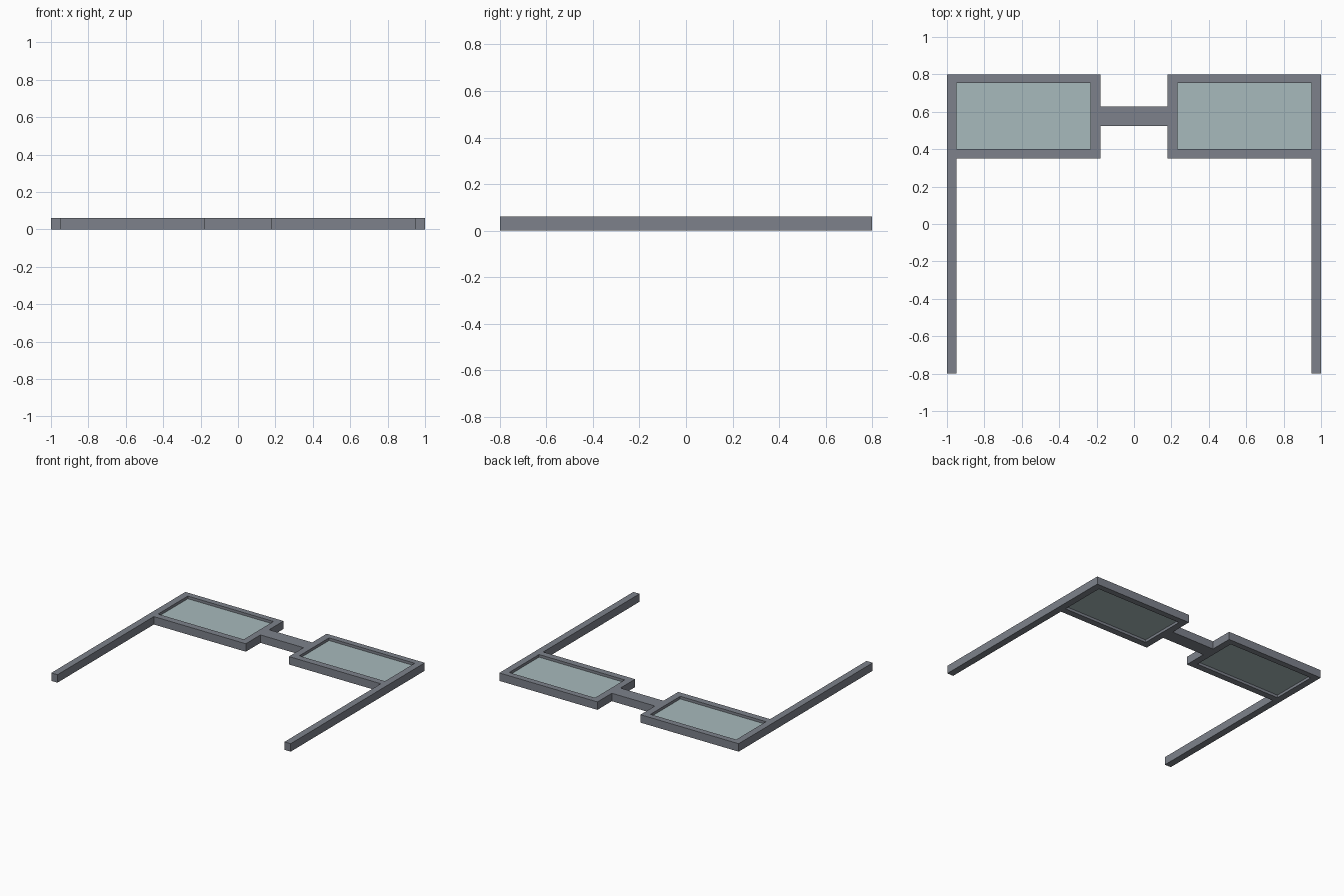
import bpy, bmesh

if "Cube" in bpy.data.objects:
    bpy.data.objects.remove(bpy.data.objects["Cube"])

H = 0.06  # frame thickness


def material(name, rgb):
    m = bpy.data.materials.new(name)
    m.diffuse_color = (*rgb, 1)
    m.use_nodes = True
    m.node_tree.nodes["Principled BSDF"].inputs["Base Color"].default_value = m.diffuse_color
    return m


frame_mat = material("grey frame", (0.205, 0.222, 0.258))
lens_mat = material("pale tinted lens", (0.39, 0.49, 0.505))


def slab(name, rects, z0, z1, mat):
    """Union of flat x/y rectangles, as one welded solid from z0 to z1."""
    xs = sorted({v for r in rects for v in (r[0], r[1])})
    ys = sorted({v for r in rects for v in (r[2], r[3])})
    bm = bmesh.new()
    for xa, xb in zip(xs, xs[1:]):
        for ya, yb in zip(ys, ys[1:]):
            cx, cy = (xa + xb) / 2, (ya + yb) / 2
            if any(r[0] < cx < r[1] and r[2] < cy < r[3] for r in rects):
                bm.faces.new([bm.verts.new((x, y, z0)) for x, y in
                              ((xa, ya), (xb, ya), (xb, yb), (xa, yb))])
    bmesh.ops.remove_doubles(bm, verts=bm.verts, dist=1e-5)
    ext = bmesh.ops.extrude_face_region(bm, geom=bm.faces[:], use_keep_orig=True)
    top = [g for g in ext["geom"] if isinstance(g, bmesh.types.BMVert)]
    bmesh.ops.translate(bm, verts=top, vec=(0, 0, z1 - z0))
    bmesh.ops.recalc_face_normals(bm, faces=bm.faces[:])
    me = bpy.data.meshes.new(name)
    bm.to_mesh(me)
    bm.free()
    me.materials.append(mat)
    ob = bpy.data.objects.new(name, me)
    bpy.context.collection.objects.link(ob)
    return ob


# Right half of the frame; the left half is mirrored
half = [
    (0.18, 1.0, 0.755, 0.80),    # rim, far bar
    (0.18, 1.0, 0.35, 0.40),     # rim, near bar
    (0.18, 0.232, 0.35, 0.80),   # rim, nose side
    (0.948, 1.0, -0.80, 0.80),   # rim, outer side and temple arm
]
rects = half + [(-b, -a, c, d) for a, b, c, d in half]
rects.append((-0.18, 0.18, 0.525, 0.628))  # bridge
slab("glasses_frame", rects, 0, H, frame_mat)

# Lenses, recessed in the rims
for side, (a, b) in (("right", (0.232, 0.948)), ("left", (-0.948, -0.232))):
    slab(side + "_lens", [(a, b, 0.40, 0.755)], 0.02, 0.04, lens_mat)
